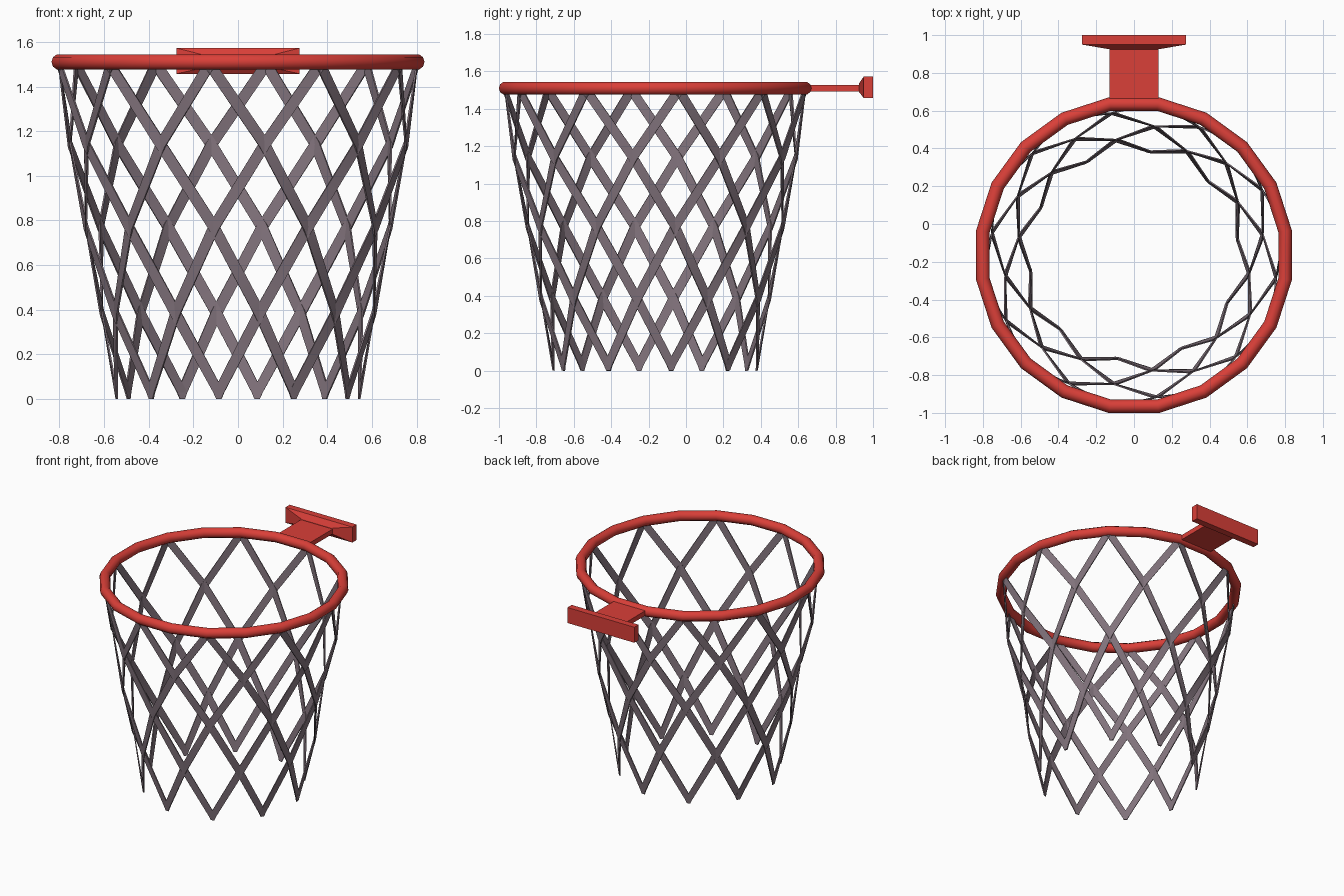
import bpy, bmesh, math
from mathutils import Vector

if "Cube" in bpy.data.objects:
    bpy.data.objects.remove(bpy.data.objects["Cube"])

CY = -0.165            # hoop centre in y
RIM_Z = 1.51
STEP = math.radians(18)


def material(name, rgb):
    m = bpy.data.materials.new(name)
    m.diffuse_color = (*rgb, 1)
    m.use_nodes = True
    m.node_tree.nodes["Principled BSDF"].inputs["Base Color"].default_value = m.diffuse_color
    return m


red = material("red_paint", (0.70, 0.05, 0.04))
cord = material("net_cord", (0.22, 0.17, 0.20))


def finish(bm, name, mat):
    bmesh.ops.recalc_face_normals(bm, faces=bm.faces)
    me = bpy.data.meshes.new(name)
    bm.to_mesh(me)
    bm.free()
    ob = bpy.data.objects.new(name, me)
    bpy.context.collection.objects.link(ob)
    me.materials.append(mat)
    return ob


def loft(bm, rings):
    """Skin a list of four-point sections and cap both ends."""
    vs = [[bm.verts.new(p) for p in r] for r in rings]
    for a, b in zip(vs, vs[1:]):
        for i in range(4):
            j = (i + 1) % 4
            bm.faces.new((a[i], a[j], b[j], b[i]))
    bm.faces.new(vs[0][::-1])
    bm.faces.new(vs[-1])


# Rim: 20-sided ring with flats facing the axes
bpy.ops.mesh.primitive_torus_add(major_segments=20, minor_segments=10,
                                 major_radius=0.81, minor_radius=0.036,
                                 location=(0, CY, RIM_Z),
                                 rotation=(0, 0, STEP / 2))
rim = bpy.context.object
rim.name = "rim"
rim.data.materials.append(red)
bpy.ops.object.shade_smooth_by_angle(angle=math.radians(40))


# Bracket: flat arm and chamfered wall plate
def rect(y, hx, z0, z1):
    return [(-hx, y, z0), (hx, y, z0), (hx, y, z1), (-hx, y, z1)]


bm = bmesh.new()
loft(bm, [rect(0.64, 0.13, 1.492, 1.528), rect(0.94, 0.13, 1.492, 1.528)])
finish(bm, "bracket_arm", red)

bm = bmesh.new()
loft(bm, [rect(0.925, 0.13, 1.49, 1.535), rect(0.95, 0.275, 1.457, 1.572),
          rect(1.0, 0.275, 1.457, 1.572)])
finish(bm, "wall_plate", red)

# Net: 10 strips in each direction, one 18 degree step per level
LEVELS = [(1.50, 0.812), (1.14, 0.762), (0.77, 0.69), (0.385, 0.617),
          (0.03, 0.553), (0.0, 0.55)]
HALF_W, HALF_T = 0.025, 0.004


def strip(bm, start, direction):
    angs = [start + direction * STEP * min(i, 4) for i in range(6)]
    pts = [Vector((r * math.sin(a), CY - r * math.cos(a), z))
           for a, (z, r) in zip(angs, LEVELS)]
    rings = []
    for i, (p, a) in enumerate(zip(pts, angs)):
        out = Vector((math.sin(a), -math.cos(a), 0.18)).normalized()
        if i >= 4:                       # pointed tip, cut level
            t = Vector((0, 0, -1))
        else:
            t = (pts[i + 1] - pts[max(i - 1, 0)]).normalized()
        side = t.cross(out).normalized() * (0.012 if i == 5 else HALF_W)
        o = out * HALF_T
        rings.append([p - side - o, p + side - o, p + side + o, p - side + o])
    loft(bm, rings)


bm = bmesh.new()
for k in range(10):
    for d in (-1, 1):
        strip(bm, -STEP / 2 + k * 2 * STEP, d)
net = finish(bm, "net", cord)
bpy.ops.object.select_all(action='DESELECT')
net.select_set(True)
bpy.context.view_layer.objects.active = net
bpy.ops.object.shade_smooth_by_angle(angle=math.radians(30))
